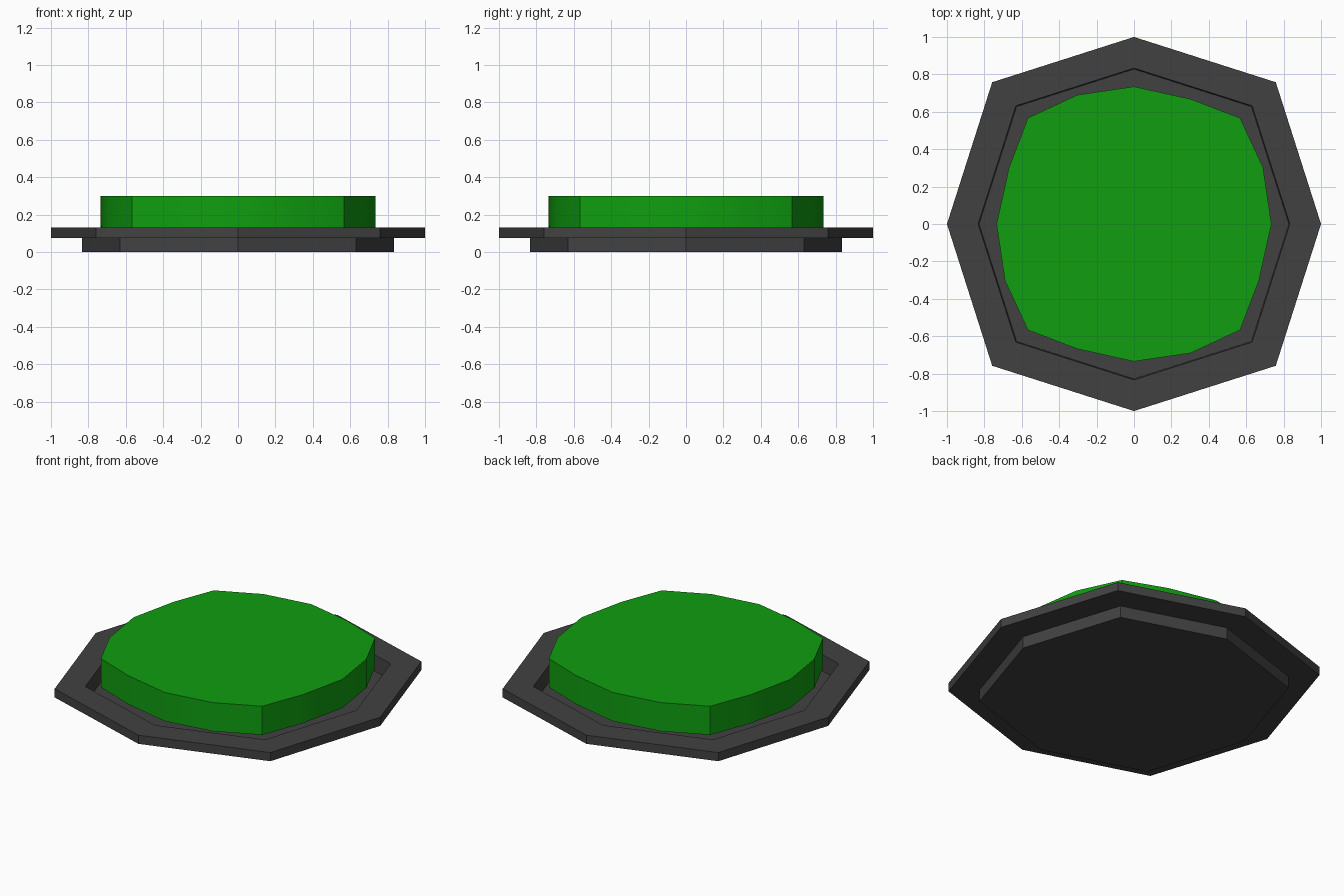
import bpy
import bmesh
from math import radians

if "Cube" in bpy.data.objects:
    bpy.data.objects.remove(bpy.data.objects["Cube"])


def material(name, colour):
    mat = bpy.data.materials.new(name)
    mat.use_nodes = True
    mat.diffuse_color = (*colour, 1)
    mat.node_tree.nodes["Principled BSDF"].inputs["Base Color"].default_value = (*colour, 1)
    return mat


def four_fold(quarter):
    """Repeat the points of one quarter around the centre."""
    points = []
    for _ in range(4):
        points += quarter
        quarter = [(-y, x) for x, y in quarter]
    return points


def stacked_rings(name, outline, profile, mat):
    """Sweep an outline through (scale, height) steps and cap both ends."""
    bm = bmesh.new()
    rings = [[bm.verts.new((x * s, y * s, z)) for x, y in outline] for s, z in profile]
    n = len(outline)
    for low, high in zip(rings, rings[1:]):
        for i in range(n):
            j = (i + 1) % n
            bm.faces.new((low[i], low[j], high[j], high[i]))
    bm.faces.new(rings[0][::-1])
    bm.faces.new(rings[-1])
    mesh = bpy.data.meshes.new(name)
    bm.to_mesh(mesh)
    bm.free()
    mesh.materials.append(mat)
    obj = bpy.data.objects.new(name, mesh)
    bpy.context.collection.objects.link(obj)
    bpy.ops.object.select_all(action="DESELECT")
    obj.select_set(True)
    bpy.context.view_layer.objects.active = obj
    bpy.ops.object.shade_smooth_by_angle(angle=radians(30))
    return obj


dark_grey = material("dark_grey", (0.053, 0.053, 0.053))
green = material("green", (0.005, 0.34, 0.005))

# Flanged tub with a sunken floor
octagon = four_fold([(1, 0), (0.758, 0.758)])
stacked_rings("base_tub", octagon,
              [(0.833, 0), (0.833, 0.075), (1, 0.075), (1, 0.13), (0.833, 0.13), (0.828, 0.03)],
              dark_grey)

# Push cap held just above the floor
cap = four_fold([(0.735, 0), (0.69, 0.303), (0.567, 0.567), (0.303, 0.668)])
stacked_rings("push_cap", cap, [(1, 0.118), (1, 0.3)], green)
